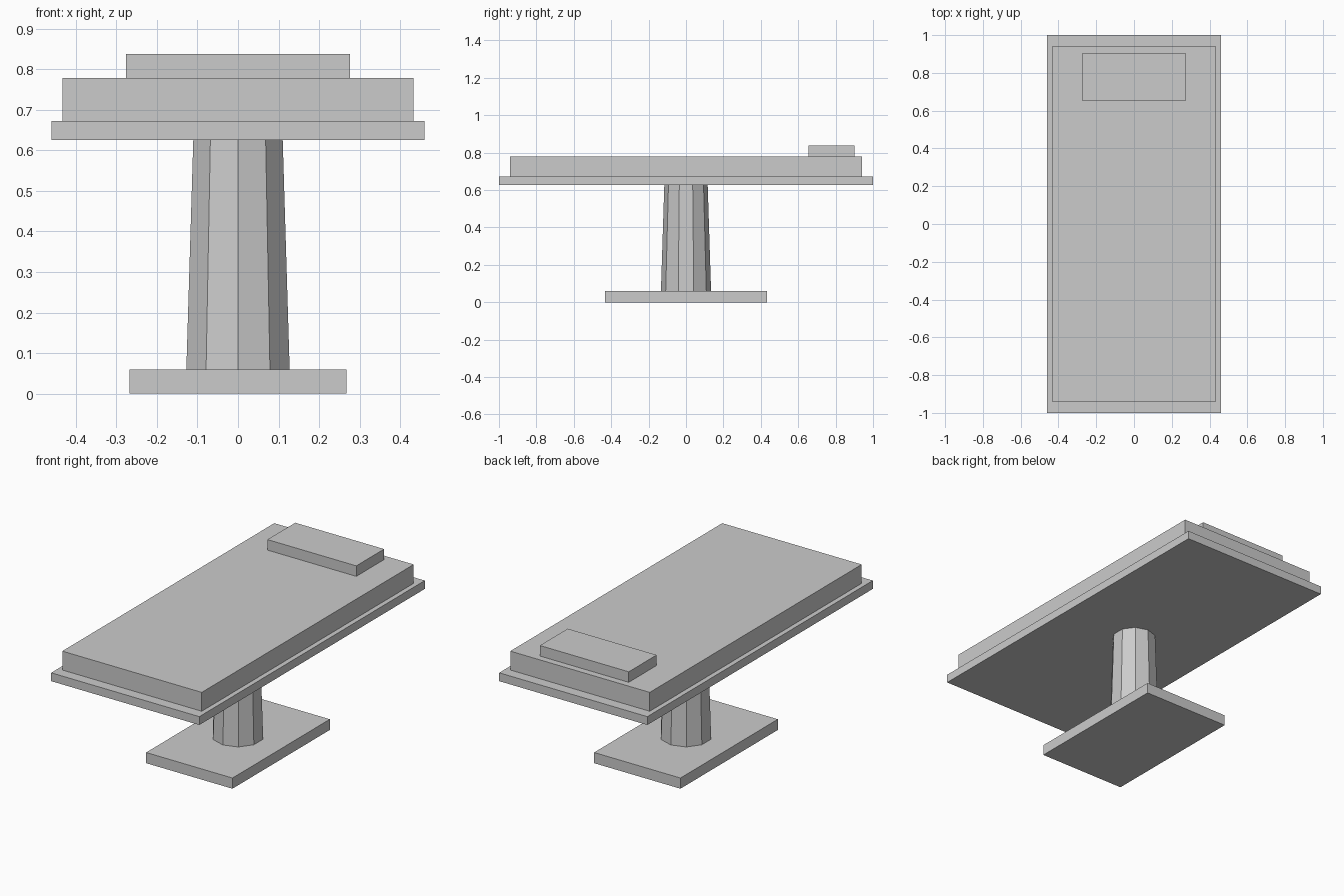
import bpy
import bmesh
from mathutils import Matrix

old = bpy.data.objects.get("Cube")
if old:
    bpy.data.objects.remove(old, do_unlink=True)

grey = bpy.data.materials.new("plain grey")
grey.use_nodes = True
colour = (0.6, 0.6, 0.6, 1)
grey.diffuse_color = colour
grey.node_tree.nodes["Principled BSDF"].inputs["Base Color"].default_value = colour


def finish(name, bm):
    mesh = bpy.data.meshes.new(name)
    bm.to_mesh(mesh)
    bm.free()
    mesh.materials.append(grey)
    obj = bpy.data.objects.new(name, mesh)
    bpy.context.collection.objects.link(obj)
    return obj


def slab(name, width, y0, y1, z0, z1):
    """Box centred on x = 0."""
    bm = bmesh.new()
    place = Matrix.Translation((0, (y0 + y1) / 2, (z0 + z1) / 2))
    size = Matrix.Diagonal((width, y1 - y0, z1 - z0, 1))
    bmesh.ops.create_cube(bm, size=1, matrix=place @ size)
    return finish(name, bm)


def tapered_column(name, sides, r0, r1, z0, z1):
    bm = bmesh.new()
    bmesh.ops.create_cone(bm, cap_ends=True, segments=sides, radius1=r0, radius2=r1,
                          depth=z1 - z0, matrix=Matrix.Translation((0, 0, (z0 + z1) / 2)))
    return finish(name, bm)


# Heights of the stacked parts
floor_top, frame_low, frame_top, pad_top, pillow_top = 0.06, 0.626, 0.673, 0.779, 0.838

# Foot and ten-sided pedestal, with corners on the y axis
slab("base_plate", 0.536, -0.432, 0.432, 0, floor_top)
tapered_column("pedestal", 10, 0.134, 0.116, floor_top, frame_low)

# Table top, padding and head pillow
slab("bed_frame", 0.92, -1, 1, frame_low, frame_top)
slab("mattress", 0.866, -0.94, 0.94, frame_top, pad_top)
slab("pillow", 0.552, 0.655, 0.902, pad_top, pillow_top)
